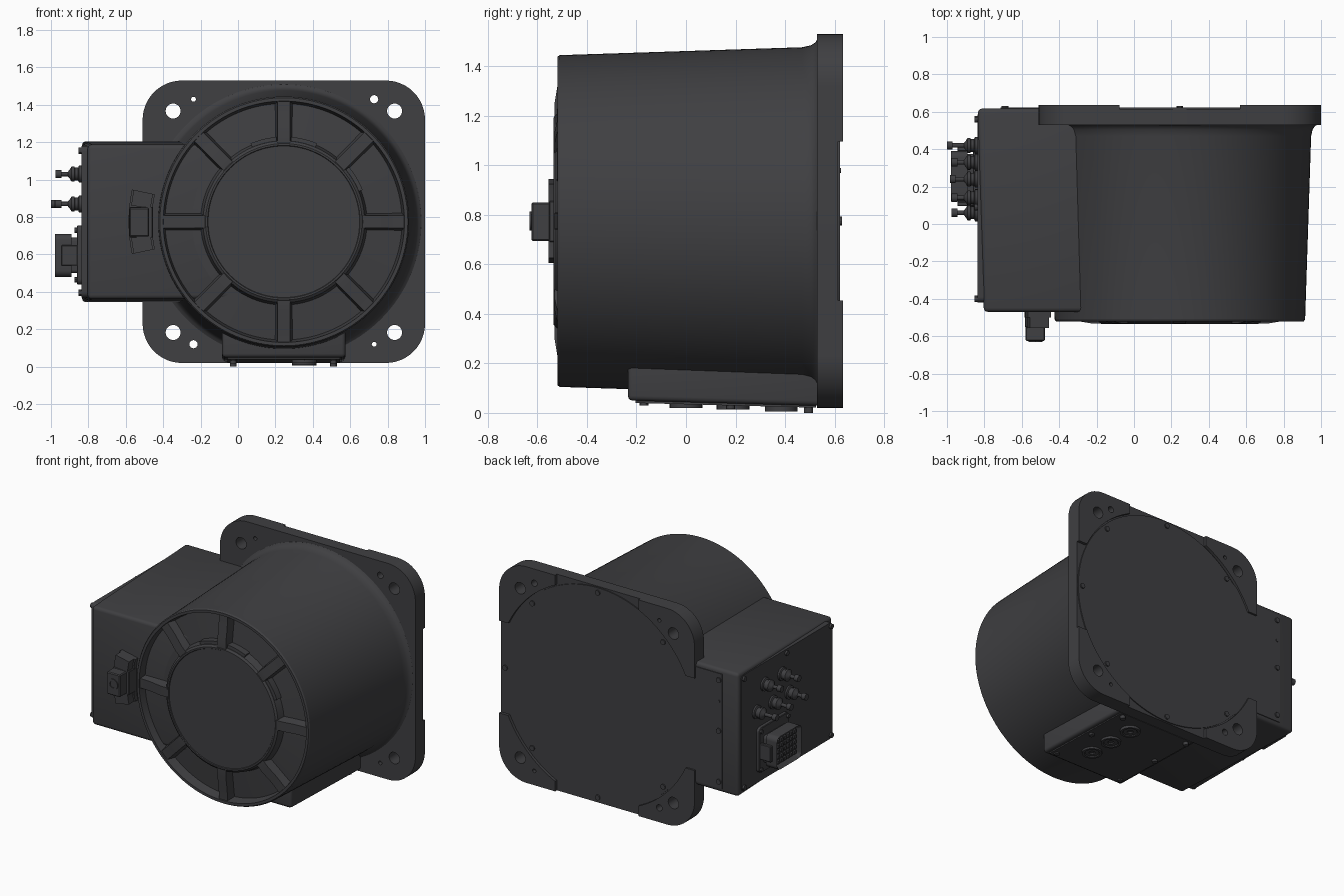
import bpy, bmesh
from math import sin, cos, pi, radians

if "Cube" in bpy.data.objects:
    bpy.data.objects.remove(bpy.data.objects["Cube"])

CX, CZ, H = 0.245, 0.775, 0.755      # drum axis and half width of the flange
MAP = {'X': lambda u, v, h: (h, u, v), 'Y': lambda u, v, h: (u, h, v), 'Z': lambda u, v, h: (u, v, h)}
mat = bpy.data.materials.new("dark_casting")
mat.diffuse_color = (0.05, 0.05, 0.054, 1)
mat.use_nodes = True
mat.node_tree.nodes["Principled BSDF"].inputs["Base Color"].default_value = mat.diffuse_color


def finish(name, bm, bevel=0, seg=3, sharp=30):
    bmesh.ops.remove_doubles(bm, verts=bm.verts, dist=1e-5)
    bmesh.ops.recalc_face_normals(bm, faces=bm.faces)
    if bevel:
        edges = [e for e in bm.edges if e.calc_face_angle(0) > radians(40)]
        bmesh.ops.bevel(bm, geom=edges, offset=bevel, segments=seg, profile=0.5, affect='EDGES')
    me = bpy.data.meshes.new(name)
    bm.to_mesh(me)
    bm.free()
    me.materials.append(mat)
    ob = bpy.data.objects.new(name, me)
    bpy.context.collection.objects.link(ob)
    smooth(ob, sharp)
    return ob


def smooth(ob, ang=30):
    for p in ob.data.polygons:
        p.use_smooth = True
    ob.data.set_sharp_from_angle(angle=radians(ang))


def prism(name, pts, axis, h0, h1, bevel=0, pts2=None, seg=3):
    """Outline pts at h0 joined to pts2 (or pts) at h1."""
    bm = bmesh.new()
    a = [bm.verts.new(MAP[axis](u, v, h0)) for u, v in pts]
    b = [bm.verts.new(MAP[axis](u, v, h1)) for u, v in (pts2 or pts)]
    n = len(a)
    bm.faces.new(a)
    bm.faces.new(b)
    for i in range(n):
        bm.faces.new((a[i], a[(i + 1) % n], b[(i + 1) % n], b[i]))
    return finish(name, bm, bevel, seg)


def lathe(name, prof, axis, c, n=24):
    """Turn (radius, height) points around an axis through c."""
    bm = bmesh.new()
    rings = [[bm.verts.new(MAP[axis](c[0] + r * cos(2 * pi * i / n), c[1] + r * sin(2 * pi * i / n), h))
              for i in range(n)] for r, h in prof]
    for p, q in zip(rings, rings[1:]):
        for i in range(n):
            bm.faces.new((p[i], p[(i + 1) % n], q[(i + 1) % n], q[i]))
    return finish(name, bm)


def rod(name, axis, c, r, h0, h1, n=20):
    return lathe(name, [(0, h0), (r, h0), (r, h1), (0, h1)], axis, c, n)


def arc(cu, cv, r, a0, a1, n):
    return [(cu + r * cos(radians(a0 + (a1 - a0) * i / n)), cv + r * sin(radians(a0 + (a1 - a0) * i / n)))
            for i in range(n + 1)]


def rrect(u0, u1, v0, v1, r, n=8):
    return (arc(u1 - r, v1 - r, r, 0, 90, n) + arc(u0 + r, v1 - r, r, 90, 180, n)
            + arc(u0 + r, v0 + r, r, 180, 270, n) + arc(u1 - r, v0 + r, r, 270, 360, n))


def rect(u0, u1, v0, v1):
    return [(u0, v0), (u1, v0), (u1, v1), (u0, v1)]


def cut(ob, cutters):
    bpy.context.view_layer.objects.active = ob
    for c in cutters:
        m = ob.modifiers.new("hole", 'BOOLEAN')
        m.operation, m.object, m.solver = 'DIFFERENCE', c, 'EXACT'
        bpy.ops.object.modifier_apply(modifier=m.name)
    smooth(ob)


# Tapered drum with recessed front and raised centre disc
lathe("drum", [(0, .56), (.745, .56), (.745, .535), (.722, .523), (.71, .505), (.702, .47), (.67, -.51),
               (.663, -.52), (.645, -.52), (.632, -.455), (.445, -.475), (.432, -.525), (.418, -.535),
               (.408, -.535), (.405, -.53), (0, -.53)], 'Y', (CX, CZ), 128)

# Eight radial ribs on the drum front
for k in range(8):
    a = k * pi / 4
    def rp(r, t, y):
        return (CX + r * cos(a) - t * sin(a), y, CZ + r * sin(a) + t * cos(a))
    bm = bmesh.new()
    sec = [[bm.verts.new(rp(r, t, y)) for t, y in ((-.05, -.44), (-.033, top), (.033, top), (.05, -.44))]
           for r, top in ((.42, -.532), (.47, -.532), (.56, -.517), (.645, -.512))]
    for p, q in zip(sec, sec[1:]):
        for i in range(4):
            bm.faces.new((p[i], p[(i + 1) % 4], q[(i + 1) % 4], q[i]))
    bm.faces.new(sec[0])
    bm.faces.new(sec[-1])
    finish("front_rib", bm)

# Small arc ledges around the centre disc
for a0, a1 in ((95, 113), (67, 85), (22, 40)):
    prism("disc_ledge", arc(CX, CZ, .455, a0, a1, 8) + arc(CX, CZ, .42, a1, a0, 8), 'Y', -.44, -.522)

# Square mounting flange with raised corner pads and through holes
flange = prism("mounting_flange", rrect(CX - H, CX + H, CZ - H, CZ + H, .21, 12), 'Y', .53, .615)
holes = []
for sx in (-1, 1):
    for sz in (-1, 1):
        holes.append(rod("hole_cutter", 'Y', (CX + sx * .592, CZ + sz * .592), .04, .4, .8, 28))
        small = .022 if sx == sz else .013
        holes.append(rod("hole_cutter", 'Y', (CX + sx * .483, CZ + sz * .655), small, .4, .8, 16))
cut(flange, holes)
for sx in (-1, 1):
    for sz in (-1, 1):
        corner = [(.322, H)] + arc(.545, .545, .21, 90, 0, 12) + [(H, .322)] + arc(0, 0, .757, 25.2, 64.8, 16)
        pad = prism("corner_pad", [(CX + sx * u, CZ + sz * v) for u, v in corner], 'Y', .614, .635)
        cut(pad, holes)
for h in holes:
    bpy.data.objects.remove(h)

# Flat rear cover with flared neck, seated in a thin groove
prism("rear_cover", arc(CX, CZ, .748, -139, 139, 90) + [(-.38, 1.225), (-.45, 1.19), (-.52, 1.175), (-.715, 1.175),
      (-.715, .375), (-.52, .375), (-.45, .36), (-.38, .325)], 'Y', .58, .622)
for k in range(-3, 4):
    rod("cover_screw", 'Y', (CX + .715 * cos(k * pi / 4), CZ + .715 * sin(k * pi / 4)), .018, .61, .631, 12)
for z in (.42, .775, 1.13):
    rod("cover_screw", 'Y', (-.69, z), .018, .61, .631, 12)
rod("cover_pin", 'Y', (-.69, .98), .01, .61, .627, 12)

# Side housing for the connectors, drafted towards the front
prism("side_housing", rect(-.835, .1, .345, 1.205), 'Y', .617, -.47, .022, rect(-.803, .1, .362, 1.188))

# Connector panel with its screws
prism("connector_panel", rrect(-.42, .585, .37, 1.18, .03), 'X', -.79, -.838)
for y in (-.4, .09, .56):
    for z in (.395, 1.155):
        rod("panel_screw", 'X', (y, z), .017, -.83, -.852, 12)

# Round cable connectors in two staggered rows
for y, z, tip in ((.42, .87, -1.0), (.24, .87, -.985), (.06, .87, -.975), (.33, 1.03, -.975), (.14, 1.03, -.975)):
    lathe("round_connector", [(0, -.82), (.046, -.82), (.046, -.85), (.034, -.855), (.034, -.872), (.04, -.875),
                              (.04, -.89), (.024, -.9), (.012, -.91), (.012, tip + .03), (.022, tip + .03),
                              (.022, tip), (0, tip)], 'X', (y, z), 20)

# Large rectangular multi-pin connector
prism("plug_base", rrect(.09, .42, .44, .755, .03), 'X', -.82, -.862, .004, seg=1)
prism("plug_neck", rrect(.135, .375, .5, .69, .02), 'X', -.85, -.94)
shell = prism("plug_shell", rrect(.12, .39, .48, .71, .035), 'X', -.89, -.978)
bm = bmesh.new()
bm.from_mesh(shell.data)
face = min(bm.faces, key=lambda f: f.calc_center_median().x)
bmesh.ops.inset_region(bm, faces=[face], thickness=.022)
bmesh.ops.translate(bm, verts=face.verts, vec=(.03, 0, 0))
bm.to_mesh(shell.data)
bm.free()
smooth(shell)
for i in range(6):
    for j in range(5):
        y, z = .165 + .036 * i, .522 + .0365 * j
        prism("contact", rect(y - .011, y + .011, z - .011, z + .011), 'X', -.94, -.962)
for y in (.108, .402):
    prism("plug_latch", rect(y - .012, y + .012, .54, .65), 'X', -.85, -.945, .004, seg=1)
    for z in (.465, .73):
        rod("plug_screw", 'X', (y, z), .014, -.85, -.875, 12)

# Curved stop bracket and block on the housing front
prism("stop_bracket", arc(CX, CZ, .83, 168, 192, 12) + arc(CX, CZ, .705, 192, 168, 12), 'Y', -.45, -.5)
for a0, a1 in ((168, 174), (186, 192)):
    prism("stop_foot", arc(CX, CZ, .82, a0, a1, 4) + arc(CX, CZ, .715, a1, a0, 4), 'Y', -.49, -.555)
prism("stop_saddle", rect(-.582, -.455, .69, .855), 'Y', -.46, -.553, .004, seg=1)
prism("stop_block", rect(-.58, -.475, .695, .85), 'Y', -.54, -.625, .006, seg=1)
lathe("stop_bolt", [(0, -.6), (.038, -.6), (.038, -.632), (.022, -.632), (.022, -.626), (0, -.626)], 'Y', (-.527, CZ))

# Lower service housing with cover, plugs and screws
prism("lower_housing", rect(-.085, .575, .05, .3), 'Y', -.235, .56, .02, rect(-.085, .575, .028, .3))
prism("lower_cover", rect(-.055, .545, .04, .1), 'Y', -.205, .525, 0, rect(-.055, .545, .021, .1))
for y, z in ((0, .02), (.19, .013), (.385, .006)):
    lathe("service_plug", [(0, .08), (.066, .08), (.066, z), (.05, z), (.045, z + .006), (.02, z + .006),
                           (.018, z + .014), (0, z + .014)], 'Z', (.355, y), 28)
for x in (-.025, .51):
    for y, z in ((-.17, .03), (.18, .015), (.495, .0)):
        rod("lower_screw", 'Z', (x, y), .018, z, .08, 12)
